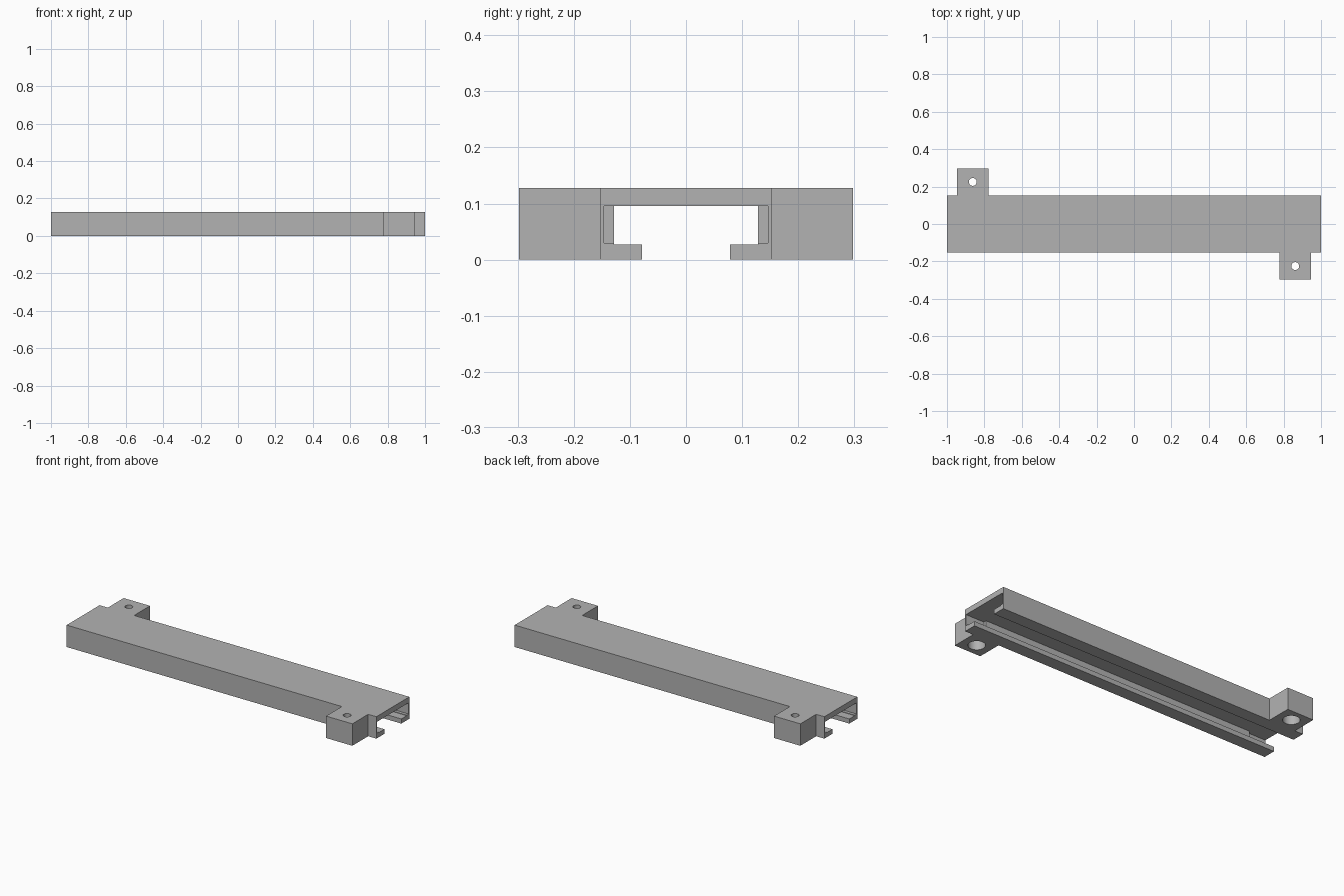
import bpy
import bmesh

if "Cube" in bpy.data.objects:
    bpy.data.objects.remove(bpy.data.objects["Cube"], do_unlink=True)

# Main dimensions
HEIGHT, HALF_W, TAB_Y = 0.128, 0.152, 0.298
TAB_IN, TAB_OUT = 0.777, 0.947
HOLE_X, HOLE_Y = 0.862, 0.225
RECESS = 0.12
OVER = 0.05

grey = bpy.data.materials.new("plain grey")
grey.use_nodes = True
colour = (0.45, 0.45, 0.45, 1)
grey.diffuse_color = colour
grey.node_tree.nodes["Principled BSDF"].inputs["Base Color"].default_value = colour


def make_object(name, bm):
    bmesh.ops.recalc_face_normals(bm, faces=bm.faces)
    mesh = bpy.data.meshes.new(name)
    bm.to_mesh(mesh)
    bm.free()
    mesh.materials.append(grey)
    obj = bpy.data.objects.new(name, mesh)
    bpy.context.scene.collection.objects.link(obj)
    return obj


def extrude(name, points, vector):
    bm = bmesh.new()
    face = bm.faces.new([bm.verts.new(p) for p in points])
    result = bmesh.ops.extrude_face_region(bm, geom=[face])
    verts = [g for g in result["geom"] if isinstance(g, bmesh.types.BMVert)]
    bmesh.ops.translate(bm, verts=verts, vec=vector)
    return make_object(name, bm)


def box(name, x0, x1, half_y, z0, z1):
    corners = [(x0, -half_y, z0), (x1, -half_y, z0), (x1, half_y, z0), (x0, half_y, z0)]
    return extrude(name, corners, (0, 0, z1 - z0))


def cylinder(name, x, y, radius, z0, z1):
    bm = bmesh.new()
    bmesh.ops.create_cone(bm, cap_ends=True, segments=48, radius1=radius,
                          radius2=radius, depth=z1 - z0)
    bmesh.ops.translate(bm, verts=bm.verts, vec=(x, y, (z0 + z1) / 2))
    return make_object(name, bm)


# Body outline with a mounting tab at opposite corners
half = [(-1, -HALF_W), (TAB_IN, -HALF_W), (TAB_IN, -TAB_Y),
        (TAB_OUT, -TAB_Y), (TAB_OUT, -HALF_W), (1, -HALF_W)]
outline = half + [(-x, -y) for x, y in half]
body = extrude("channel_body", [(x, y, 0) for x, y in outline], (0, 0, HEIGHT))

# T-shaped channel running the whole length
section = [(0.078, -OVER), (0.078, 0.027), (0.128, 0.027), (0.128, 0.096)]
section += [(-y, z) for y, z in reversed(section)]
cutters = [extrude("channel_cutter", [(-1 - OVER, y, z) for y, z in section],
                   (2 + 2 * OVER, 0, 0))]

# Wider recess at each end, then a screw hole and counterbore in each tab
for side, label in ((1, "left"), (-1, "right")):
    x0, x1 = sorted((side * (1 - RECESS), side * (1 + OVER)))
    cutters.append(box(label + "_recess_cutter", x0, x1, 0.146, 0.03, 0.096))
    x, y = side * HOLE_X, -side * HOLE_Y
    cutters.append(cylinder(label + "_hole_cutter", x, y, 0.021, -OVER, HEIGHT + OVER))
    cutters.append(cylinder(label + "_counterbore_cutter", x, y, 0.045, -OVER, 0.09))

for cutter in cutters:
    cut = body.modifiers.new(cutter.name, "BOOLEAN")
    cut.operation = "DIFFERENCE"
    cut.solver = "EXACT"
    cut.object = cutter

# Bake the cuts and remove the helpers
bpy.context.view_layer.update()
graph = bpy.context.evaluated_depsgraph_get()
baked = bpy.data.meshes.new_from_object(body.evaluated_get(graph))
body.modifiers.clear()
body.data = baked
for cutter in cutters:
    bpy.data.objects.remove(cutter, do_unlink=True)

# Smooth only the round holes
bpy.ops.object.select_all(action="DESELECT")
body.select_set(True)
bpy.context.view_layer.objects.active = body
bpy.ops.object.shade_smooth_by_angle()
